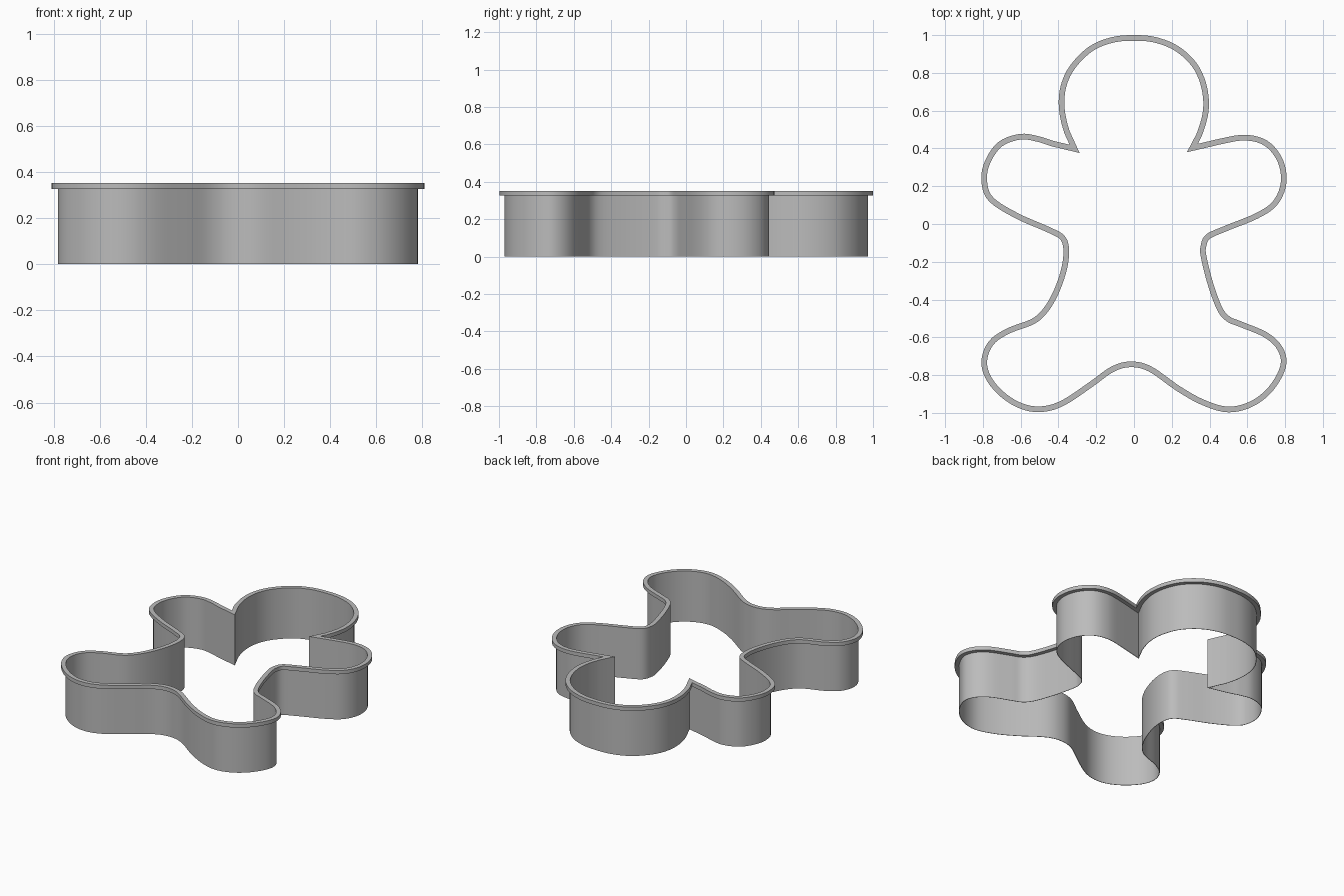
import bpy, bmesh
from mathutils import Vector

cube = bpy.data.objects.get("Cube")
if cube:
    bpy.data.objects.remove(cube, do_unlink=True)

HEIGHT, RIM_BOTTOM = .352, .326
RIM_WIDTH, WALL_THICKNESS = .03, .003
STEPS = 5

# Outline of the blade, counter-clockwise, in two runs meeting at sharp neck corners
HEAD = [(.28, .38), (.33, .475), (.365, .6), (.357, .72), (.31, .83), (.22, .915),
        (.11, .96), (0, .97), (-.11, .96), (-.22, .915), (-.315, .82),
        (-.36, .72), (-.367, .61), (-.34, .49), (-.288, .376)]
BODY = [(-.288, .376), (-.43, .41), (-.51, .435), (-.6, .447), (-.7, .41), (-.762, .32),
        (-.778, .23), (-.745, .14), (-.61, .055), (-.45, -.015), (-.37, -.06),
        (-.344, -.13), (-.355, -.24), (-.4, -.37), (-.46, -.47), (-.53, -.53),
        (-.66, -.58), (-.745, -.64), (-.778, -.73), (-.75, -.82), (-.67, -.905),
        (-.57, -.957), (-.47, -.963), (-.37, -.927), (-.235, -.836), (-.12, -.755),
        (-.02, -.728), (.09, -.753), (.24, -.857), (.37, -.93), (.5, -.967),
        (.62, -.937), (.715, -.86), (.775, -.75), (.76, -.667), (.69, -.6),
        (.56, -.545), (.49, -.515), (.44, -.455), (.39, -.32), (.355, -.18),
        (.352, -.12), (.38, -.057), (.48, -.01), (.64, .055), (.735, .12),
        (.777, .22), (.76, .33), (.69, .415), (.585, .442), (.45, .42), (.28, .38)]


def smooth_run(points):
    """Spline through the points; the two end segments stay straight."""
    p = [Vector(q) for q in points]
    out = [p[0]]
    for a, b, c, d in zip(p, p[1:], p[2:], p[3:]):
        for i in range(STEPS):
            t = i / STEPS
            out.append(b + (c - a) * t / 2
                       + (a * 2 - b * 5 + c * 4 - d) * t * t / 2
                       + (b * 3 - a - c * 3 + d) * t ** 3 / 2)
    out.append(p[-2])
    return out


def outward_mitres(path):
    """Mitred outward direction at every point of the closed path."""
    result = []
    for i, here in enumerate(path):
        before = (here - path[i - 1]).normalized()
        after = (path[(i + 1) % len(path)] - here).normalized()
        n1 = Vector((before.y, -before.x))
        n2 = Vector((after.y, -after.x))
        result.append((n1 + n2) / (1 + n1.dot(n2)))
    return result


path = smooth_run(HEAD) + smooth_run(BODY)
mitres = outward_mitres(path)

metal = bpy.data.materials.new("grey_metal")
metal.use_nodes = True
grey = (.5, .5, .5, 1)
metal.diffuse_color = grey
metal.node_tree.nodes["Principled BSDF"].inputs["Base Color"].default_value = grey


def sweep_band(name, width, low, high):
    """Closed band of rectangular section, growing outward from the outline."""
    section = [(0, low), (width, low), (width, high), (0, high)]
    bm = bmesh.new()
    rings = []
    for point, mitre in zip(path, mitres):
        rings.append([bm.verts.new((*(point + mitre * offset), z)) for offset, z in section])
    for i, ring in enumerate(rings):
        last = rings[i - 1]
        for k in range(len(section)):
            bm.faces.new((last[k - 1], last[k], ring[k], ring[k - 1]))
    bmesh.ops.recalc_face_normals(bm, faces=bm.faces)
    mesh = bpy.data.meshes.new(name)
    bm.to_mesh(mesh)
    bm.free()
    mesh.materials.append(metal)
    obj = bpy.data.objects.new(name, mesh)
    bpy.context.collection.objects.link(obj)
    bpy.ops.object.select_all(action='DESELECT')
    obj.select_set(True)
    bpy.context.view_layer.objects.active = obj
    bpy.ops.object.shade_smooth_by_angle()


# Thin cutting wall and the wider rim around its top
sweep_band("cutter_wall", WALL_THICKNESS, 0, RIM_BOTTOM)
sweep_band("top_rim", RIM_WIDTH, RIM_BOTTOM, HEIGHT)
